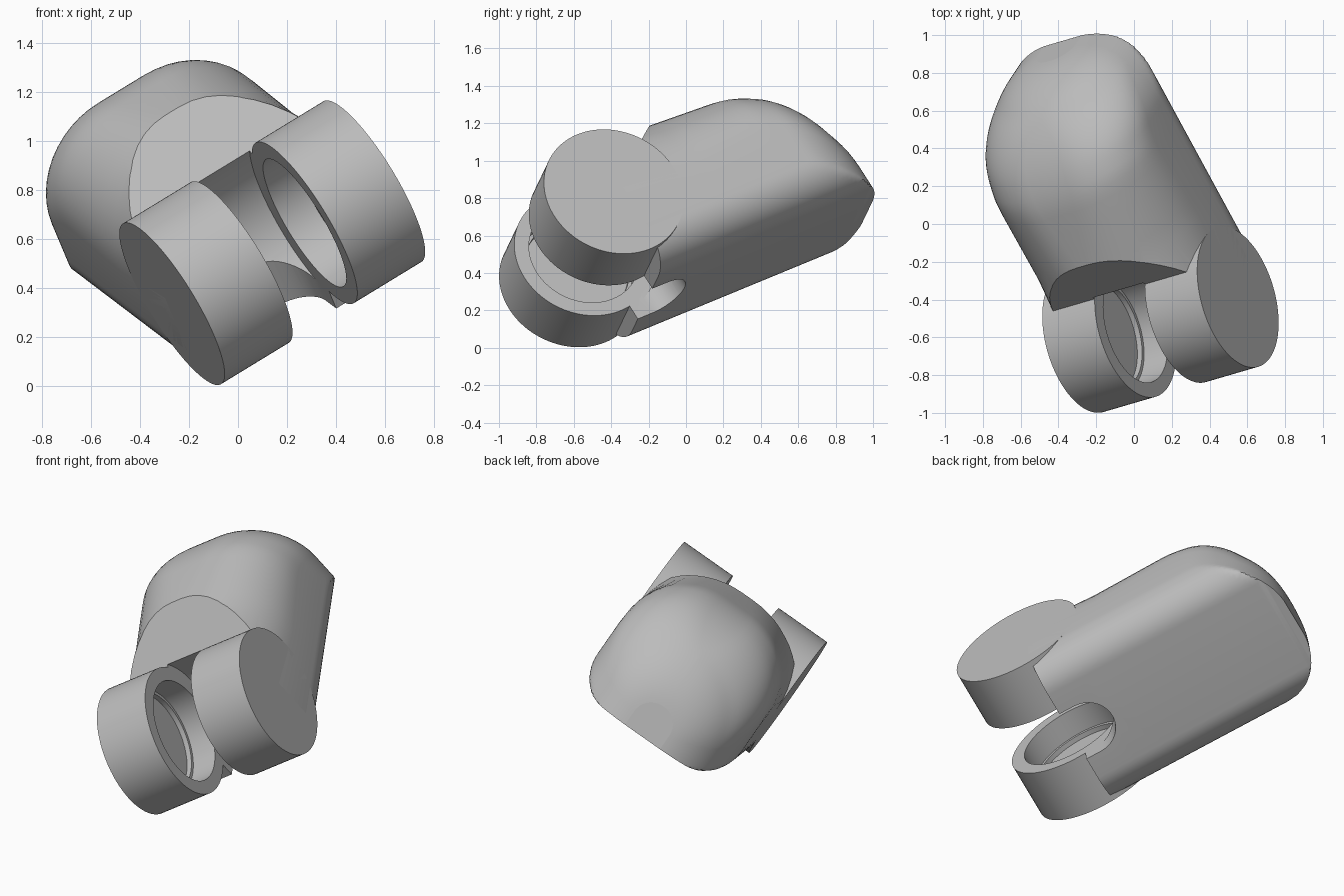
import bpy, bmesh
from math import sin, cos, pi, sqrt, radians
from mathutils import Matrix, Vector

cube = bpy.data.objects.get("Cube")
if cube:
    bpy.data.objects.remove(cube)

# Tilted local frame: x along the hinge axis, y along the body, z out of its top
AXIS = Vector((0.828, 0.242, 0.505)).normalized()
LENGTH = Vector((-0.4535, 0.8246, 0.338))
LENGTH = (LENGTH - AXIS * LENGTH.dot(AXIS)).normalized()
FRAME = Matrix((AXIS, LENGTH, AXIS.cross(LENGTH))).transposed().to_4x4()
FRAME.translation = (0.14, -0.506, 0.585)

HALF_W, GAP, DISC_R, BOTTOM, LOW_R = 0.495, 0.16, 0.385, -0.467, 0.2

grey = bpy.data.materials.new("mid grey")
grey.use_nodes = True
grey.diffuse_color = (0.5, 0.5, 0.5, 1)
grey.node_tree.nodes["Principled BSDF"].inputs["Base Color"].default_value = (0.5, 0.5, 0.5, 1)


def finish(bm, name):
    bmesh.ops.recalc_face_normals(bm, faces=bm.faces)
    mesh = bpy.data.meshes.new(name)
    bm.to_mesh(mesh)
    bm.free()
    mesh.materials.append(grey)
    obj = bpy.data.objects.new(name, mesh)
    bpy.context.collection.objects.link(obj)
    obj.matrix_world = FRAME
    return obj


def activate(obj):
    bpy.ops.object.select_all(action='DESELECT')
    obj.select_set(True)
    bpy.context.view_layer.objects.active = obj


def smooth(obj):
    activate(obj)
    bpy.ops.object.shade_smooth_by_angle(angle=radians(30))


def rounding(y, start, radius):
    """How far a quarter-round that begins at start has fallen away at y."""
    return radius - sqrt(max(0, radius ** 2 - max(0, y - start) ** 2))


def section(y):
    """Rounded cross-section of the body at length y."""
    w = HALF_W - rounding(y, 1.1, 0.4)
    top = 0.42 - 0.12 * (y - 0.6) - rounding(y, 0.9, 0.6)
    r_top = 0.48 - 0.1 * min(1, max(0, (y - 0.5) / 0.5))
    r_top = min(r_top, w - 0.005, 0.68 * (top - BOTTOM))
    z_top, z_low, x_low = top - r_top, BOTTOM + LOW_R, HALF_W - LOW_R
    corners = [(w - r_top, z_top, r_top, 0), (r_top - w, z_top, r_top, 1),
               (-x_low, z_low, LOW_R, 2), (x_low, z_low, LOW_R, 3)]
    points = []
    for xc, zc, r, quarter in corners:
        for i in range(13):
            a = (quarter + i / 12) * pi / 2
            x = max(-w, min(w, xc + r * cos(a)))
            z = zc + r * sin(a)
            points.append((x, y, z if quarter < 2 else min(z, z_top)))
    return points


# Body: lofted sections with a rounded rear end and a flat underside
bm = bmesh.new()
stations = [0.06, 0.3, 0.5, 0.6, 0.7, 0.8] + [0.9 + 0.6 * sin(radians(t)) for t in range(0, 88, 3)]
rings = [[bm.verts.new(p) for p in section(y)] for y in stations + [1.499]]
for r0, r1 in zip(rings, rings[1:]):
    for i in range(len(r0)):
        j = (i + 1) % len(r0)
        bm.faces.new((r0[i], r0[j], r1[j], r1[i]))
bm.faces.new(rings[0])
bm.faces.new(rings[-1])
bmesh.ops.remove_doubles(bm, verts=bm.verts, dist=0.0002)

# Sloping flat cut from the hinge up to the top
cut = bmesh.ops.bisect_plane(bm, geom=bm.verts[:] + bm.edges[:] + bm.faces[:],
                             plane_co=(0, 0, 0), plane_no=(0, -0.573, 0.82), clear_outer=True)
rim = [e for e in cut["geom_cut"] if isinstance(e, bmesh.types.BMEdge)]
bmesh.ops.edgeloop_fill(bm, edges=rim)
body = finish(bm, "body")


def cylinder(name, radius, depth):
    bm = bmesh.new()
    bmesh.ops.create_cone(bm, cap_ends=True, segments=96, radius1=radius, radius2=radius,
                          depth=depth, matrix=Matrix.Rotation(pi / 2, 4, 'Y'))
    return finish(bm, name)


# Cutters: hinge clearance, room for the discs and a round-ended slot through the bottom
bm = bmesh.new()
outline = [(-GAP, -0.3), (GAP, -0.3)]
outline += [(GAP * cos(pi * i / 24), 0.155 + GAP * sin(pi * i / 24)) for i in range(25)]
base = bm.faces.new([bm.verts.new((x, y, -0.7)) for x, y in outline])
grown = bmesh.ops.extrude_face_region(bm, geom=[base])["geom"]
bmesh.ops.translate(bm, vec=(0, 0, 0.7), verts=[v for v in grown if isinstance(v, bmesh.types.BMVert)])
cutters = [cylinder("clearance_cutter", 0.402, 2 * GAP),
           cylinder("disc_cutter", 0.37, 0.9),
           finish(bm, "slot_cutter")]
for cutter in cutters:
    cutter.hide_render = True
    mod = body.modifiers.new("cut", 'BOOLEAN')
    mod.operation, mod.solver, mod.object = 'DIFFERENCE', 'EXACT', cutter
    activate(body)
    bpy.ops.object.modifier_apply(modifier=mod.name)
for cutter in cutters:
    bpy.data.objects.remove(cutter)
smooth(body)

# Hinge discs: turned profile (radius, distance along axis) with a stepped recess
profile = [(0, 0.34), (0.285, 0.34), (0.285, 0.31), (0.304, 0.31), (0.304, GAP),
           (DISC_R, GAP), (DISC_R, HALF_W), (0, HALF_W)]
for name, side in (("left_hinge_disc", 1), ("right_hinge_disc", -1)):
    bm = bmesh.new()
    verts = [bm.verts.new((side * x, 0, r)) for r, x in profile]
    edges = [bm.edges.new(pair) for pair in zip(verts, verts[1:])]
    bmesh.ops.spin(bm, geom=verts + edges, cent=(0, 0, 0), axis=(1, 0, 0),
                   angle=2 * pi, steps=96, use_merge=True)
    bmesh.ops.remove_doubles(bm, verts=bm.verts, dist=0.0001)
    smooth(finish(bm, name))
